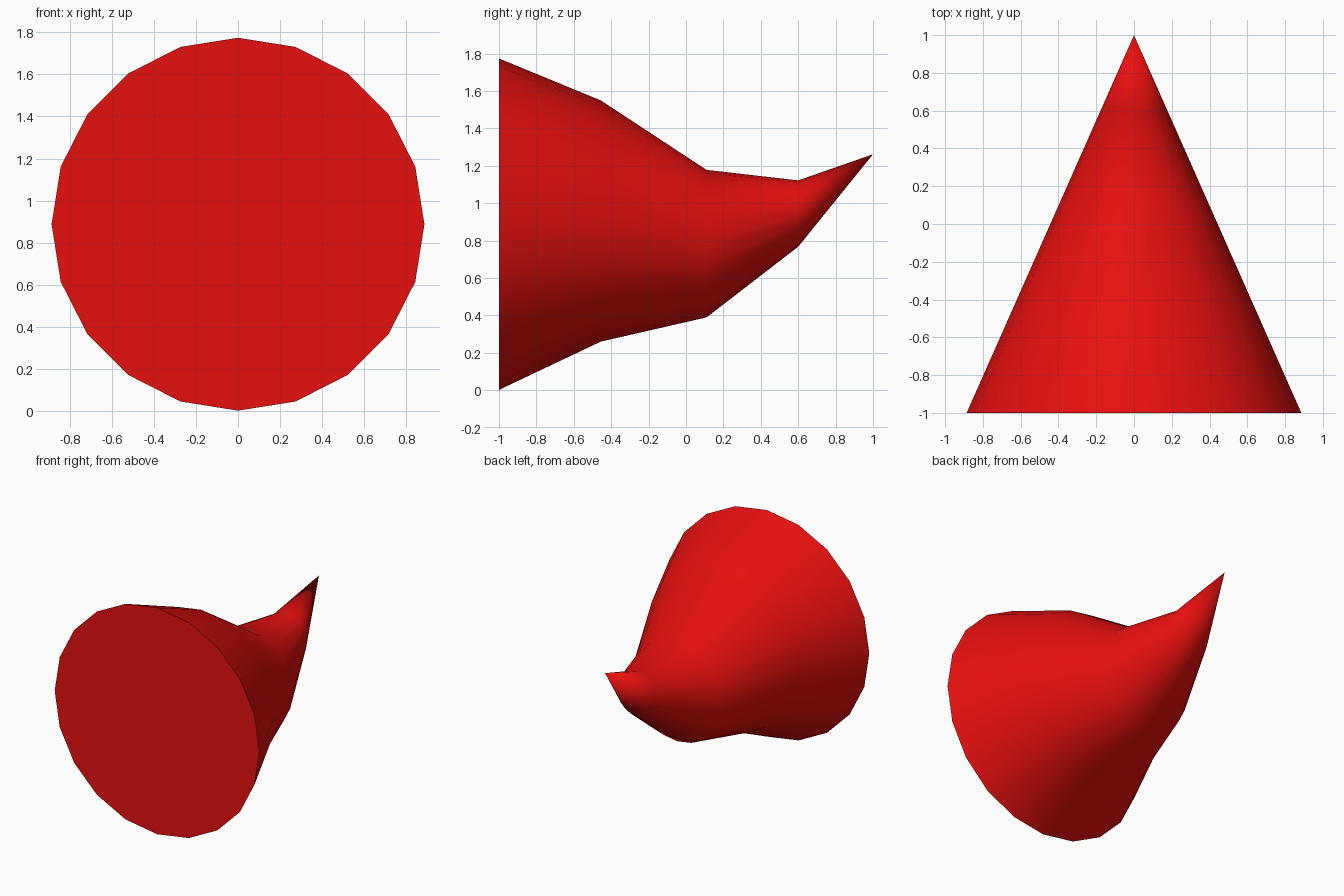
import bpy, bmesh, math

if "Cube" in bpy.data.objects:
    bpy.data.objects.remove(bpy.data.objects["Cube"])

SIDES = 20
BASE_RADIUS = 0.886
# (y, centre height) of each ring; the radius shrinks evenly to the tip
RINGS = [(-1.0, 0.888), (-0.455, 0.905), (0.11, 0.784), (0.6, 0.945)]
TIP = (0.0, 1.0, 1.262)

red = bpy.data.materials.new("red")
red.diffuse_color = (0.8, 0.005, 0.005, 1.0)
red.use_nodes = True
red.node_tree.nodes["Principled BSDF"].inputs["Base Color"].default_value = red.diffuse_color

# Bent cone body, lofted through upright rings
bm = bmesh.new()
loops = []
for y, zc in RINGS:
    r = BASE_RADIUS * (1.0 - y) / 2.0
    loops.append([bm.verts.new((r * math.sin(2 * math.pi * i / SIDES), y,
                                zc + r * math.cos(2 * math.pi * i / SIDES)))
                  for i in range(SIDES)])
tip = bm.verts.new(TIP)

for i in range(SIDES):
    j = (i + 1) % SIDES
    for a, b in zip(loops, loops[1:]):
        bm.faces.new((a[i], a[j], b[j], b[i]))
    bm.faces.new((loops[-1][i], loops[-1][j], tip))

# Flat front cap
bm.faces.new(loops[0])
bmesh.ops.recalc_face_normals(bm, faces=bm.faces)

mesh = bpy.data.meshes.new("bent_cone")
bm.to_mesh(mesh)
bm.free()
mesh.materials.append(red)
cone = bpy.data.objects.new("bent_cone", mesh)
bpy.context.collection.objects.link(cone)

# Smooth sides with a crisp rim
bpy.context.view_layer.objects.active = cone
cone.select_set(True)
bpy.ops.object.shade_smooth_by_angle(angle=math.radians(50))
